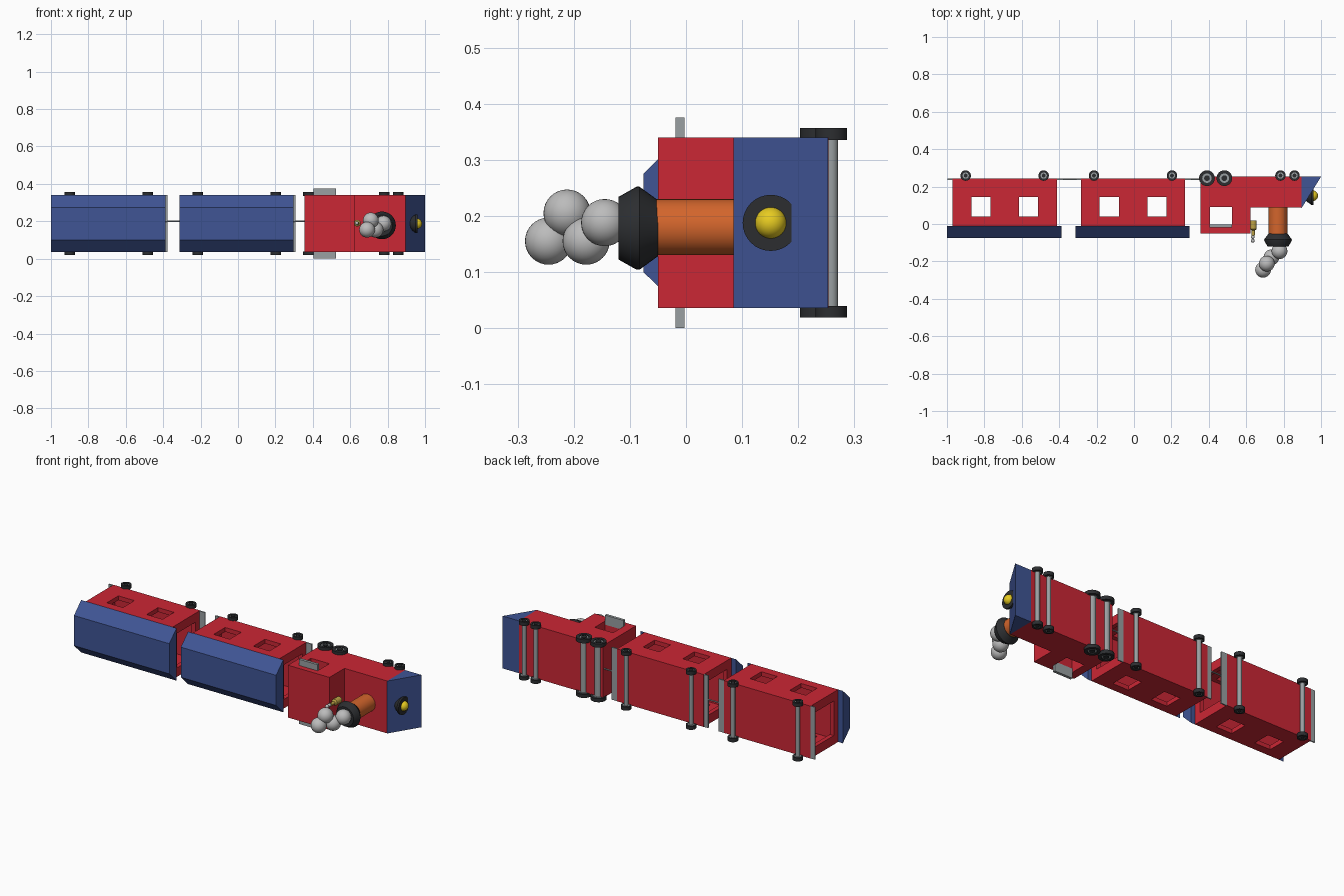
import bpy, bmesh
from math import pi
from mathutils import Vector, Matrix

if "Cube" in bpy.data.objects:
    bpy.data.objects.remove(bpy.data.objects["Cube"], do_unlink=True)

MID = 0.1875          # middle of the train's width, along z
HALF = 0.152          # half width of the bodies


def material(name, *rgb):
    m = bpy.data.materials.new(name)
    m.use_nodes = True
    m.diffuse_color = (*rgb, 1)
    m.node_tree.nodes["Principled BSDF"].inputs["Base Color"].default_value = (*rgb, 1)
    return m


RED = material("red", 0.6, 0.02, 0.035)
BLUE = material("blue", 0.05, 0.09, 0.3)
ORANGE = material("orange", 0.65, 0.13, 0.025)
YELLOW = material("yellow", 0.8, 0.6, 0.015)
BRASS = material("brass", 0.5, 0.36, 0.06)
BLACK = material("black", 0.025, 0.027, 0.03)
STEEL = material("steel", 0.32, 0.35, 0.36)
SMOKE = material("smoke", 0.5, 0.5, 0.5)


def finish(bm, name, mat, smooth=False):
    bmesh.ops.recalc_face_normals(bm, faces=bm.faces)
    mesh = bpy.data.meshes.new(name)
    bm.to_mesh(mesh)
    bm.free()
    ob = bpy.data.objects.new(name, mesh)
    bpy.context.collection.objects.link(ob)
    mesh.materials.append(mat)
    if smooth:
        bpy.ops.object.select_all(action='DESELECT')
        ob.select_set(True)
        bpy.context.view_layer.objects.active = ob
        bpy.ops.object.shade_smooth_by_angle(angle=pi / 6)
    return ob


def box(name, x, y, z, mat):
    bm = bmesh.new()
    bmesh.ops.create_cube(bm, size=1)
    for v in bm.verts:
        v.co = Vector([(r[0] + r[1]) / 2 + c * (r[1] - r[0]) for r, c in zip((x, y, z), v.co)])
    return finish(bm, name, mat)


def prism(name, points, direction, mat):
    bm = bmesh.new()
    face = bm.faces.new([bm.verts.new(p) for p in points])
    new = bmesh.ops.extrude_face_region(bm, geom=[face])["geom"]
    bmesh.ops.translate(bm, vec=direction, verts=[g for g in new if isinstance(g, bmesh.types.BMVert)])
    return finish(bm, name, mat)


def lathe(name, profile, center, axis, mat, steps=32):
    """Spin (radius, distance) points round an axis through center."""
    bm = bmesh.new()
    verts = [bm.verts.new((r, 0, h)) for r, h in profile]
    edges = [bm.edges.new(pair) for pair in zip(verts, verts[1:])]
    bmesh.ops.spin(bm, geom=verts + edges, axis=(0, 0, 1), cent=(0, 0, 0),
                   angle=2 * pi, steps=steps, use_duplicate=False)
    bmesh.ops.remove_doubles(bm, verts=bm.verts, dist=1e-5)
    turn = Vector((0, 0, 1)).rotation_difference(Vector(axis)).to_matrix().to_4x4()
    bm.transform(Matrix.Translation(center) @ turn)
    return finish(bm, name, mat, True)


def rod(name, radius, start, end, mat):
    start, end = Vector(start), Vector(end)
    length = (end - start).length
    return lathe(name, [(0, 0), (radius, 0), (radius, length), (0, length)], start, end - start, mat)


def ball(name, radius, center, mat):
    bm = bmesh.new()
    bmesh.ops.create_uvsphere(bm, u_segments=32, v_segments=16, radius=radius)
    bmesh.ops.translate(bm, vec=center, verts=bm.verts)
    return finish(bm, name, mat, True)


def cut(target, cutters):
    for c in cutters:
        c.hide_render = True
        mod = target.modifiers.new("opening", 'BOOLEAN')
        mod.operation = 'DIFFERENCE'
        mod.solver = 'EXACT'
        mod.object = c
        bpy.context.view_layer.objects.active = target
        bpy.ops.object.modifier_apply(modifier=mod.name)
        bpy.data.objects.remove(c, do_unlink=True)


def wheelset(name, x, y, r, axle_r):
    """Axle with a tyre, hub and cap at each end."""
    rod(name + "_axle", axle_r, (x, y, MID - HALF), (x, y, MID + HALF), STEEL)
    for end, s in (("left", 1), ("right", -1)):
        c = (x, y, MID + s * 0.148)
        lathe(f"{name}_{end}_tyre",
              [(r * 0.6, 0), (r, 0), (r, 0.021), (r * 0.6, 0.021), (r * 0.6, 0)], c, (0, 0, s), BLACK)
        rod(f"{name}_{end}_hub", r * 0.62, c, (x, y, c[2] + s * 0.016), STEEL)
        rod(f"{name}_{end}_cap", r * 0.36, c, (x, y, c[2] + s * 0.02), BLACK)


WIDTH = (MID - HALF, MID + HALF)


def wagon(name, x):
    """Hollow wagon whose roof starts at x."""
    body = box(name + "_body", (x + 0.03, x + 0.587), (-0.01, 0.243), WIDTH, RED)
    openings = [box("inside_cutter", (x + 0.055, x + 0.562), (0.015, 0.22),
                    (WIDTH[0] + 0.025, WIDTH[1] - 0.025), RED),
                box("door_cutter", (x - 0.1, x + 0.7), (0.03, 0.2), (MID - 0.1, MID + 0.1), RED)]
    openings += [box("window_cutter", (x + w, x + w + 0.103), (0.04, 0.145), (-0.1, 0.5), RED)
                 for w in (0.13, 0.385)]
    cut(body, openings)
    # Roof with sloped sides
    prism(name + "_roof", [(x, -0.01, WIDTH[0]), (x, -0.076, 0.1),
                           (x, -0.076, 0.275), (x, -0.01, WIDTH[1])], (0.612, 0, 0), BLUE)
    # End platforms
    for end, a, b in (("rear", 0.003, 0.032), ("front", 0.585, 0.622)):
        box(f"{name}_{end}_platform", (x + a, x + b), (0.235, 0.242), WIDTH, STEEL)
    for end, w in (("rear", 0.1), ("front", 0.517)):
        wheelset(f"{name}_{end}_wheels", x + w, 0.259, 0.028, 0.012)
    rod(name + "_coupling", 0.004, (x + 0.6, 0.238, 0.2), (x + 0.7, 0.238, 0.2), STEEL)


wagon("rear_wagon", -1.0)
wagon("middle_wagon", -0.314)

# Engine: cab and boiler in one stepped block
z0 = WIDTH[0]
engine = prism("engine_body", [(0.356, -0.05, z0), (0.622, -0.05, z0), (0.622, 0.088, z0),
                               (0.896, 0.088, z0), (0.896, 0.254, z0), (0.356, 0.254, z0)],
               (0, 0, 2 * HALF), RED)
cut(engine, [box("cab_window_cutter", (0.405, 0.523), (-0.006, 0.09), (-0.1, 0.5), RED)])
for side, z in (("left", (WIDTH[1] - 0.02, 0.375)), ("right", (0, z0 + 0.02))):
    box(f"{side}_window_awning", (0.405, 0.523), (-0.019, -0.003), z, STEEL)

# Sloped nose and headlamp
prism("nose_wedge", [(0.896, 0.085, z0), (1.0, 0.253, z0), (0.896, 0.253, z0)], (0, 0, 2 * HALF), BLUE)
lathe("headlamp_housing", [(0, 0), (0.025, 0), (0.05, 0.035), (0.05, 0.045), (0, 0.045)],
      (0.915, 0.151, MID), (1, 0, 0), BLACK)
ball("headlamp_bulb", 0.028, (0.956, 0.151, MID), YELLOW)

# Chimney, cap and smoke
rod("chimney", 0.05, (0.77, 0.1, 0.18), (0.77, -0.06, 0.18), ORANGE)
lathe("chimney_cap", [(0, 0), (0.05, 0), (0.074, 0.033), (0.074, 0.038), (0.056, 0.07), (0, 0.07)],
      (0.77, -0.05, 0.178), (0, -1, 0), BLACK)
for i, p in enumerate([(0.778, -0.145, 0.188), (0.735, -0.178, 0.155),
                       (0.71, -0.212, 0.205), (0.69, -0.245, 0.155)]):
    ball(f"smoke_puff_{i + 1}", 0.042, p, SMOKE)

# Whistle on the cab front
lathe("whistle", [(0, 0), (0.018, 0), (0.018, 0.045), (0.009, 0.052), (0.009, 0.08), (0, 0.08)],
      (0.638, 0.018, 0.19), (0, -1, 0), BRASS)
rod("whistle_bracket", 0.009, (0.61, -0.005, 0.19), (0.638, -0.005, 0.19), BRASS)
for i, y in enumerate((-0.07, -0.09)):
    ball(f"whistle_steam_{i + 1}", 0.01, (0.635, y, 0.19), SMOKE)

# Engine wheels
for i, x in enumerate((0.39, 0.483)):
    wheelset(f"drive_wheels_{i + 1}", x, 0.245, 0.042, 0.02)
for i, x in enumerate((0.783, 0.858)):
    wheelset(f"leading_wheels_{i + 1}", x, 0.259, 0.028, 0.012)
